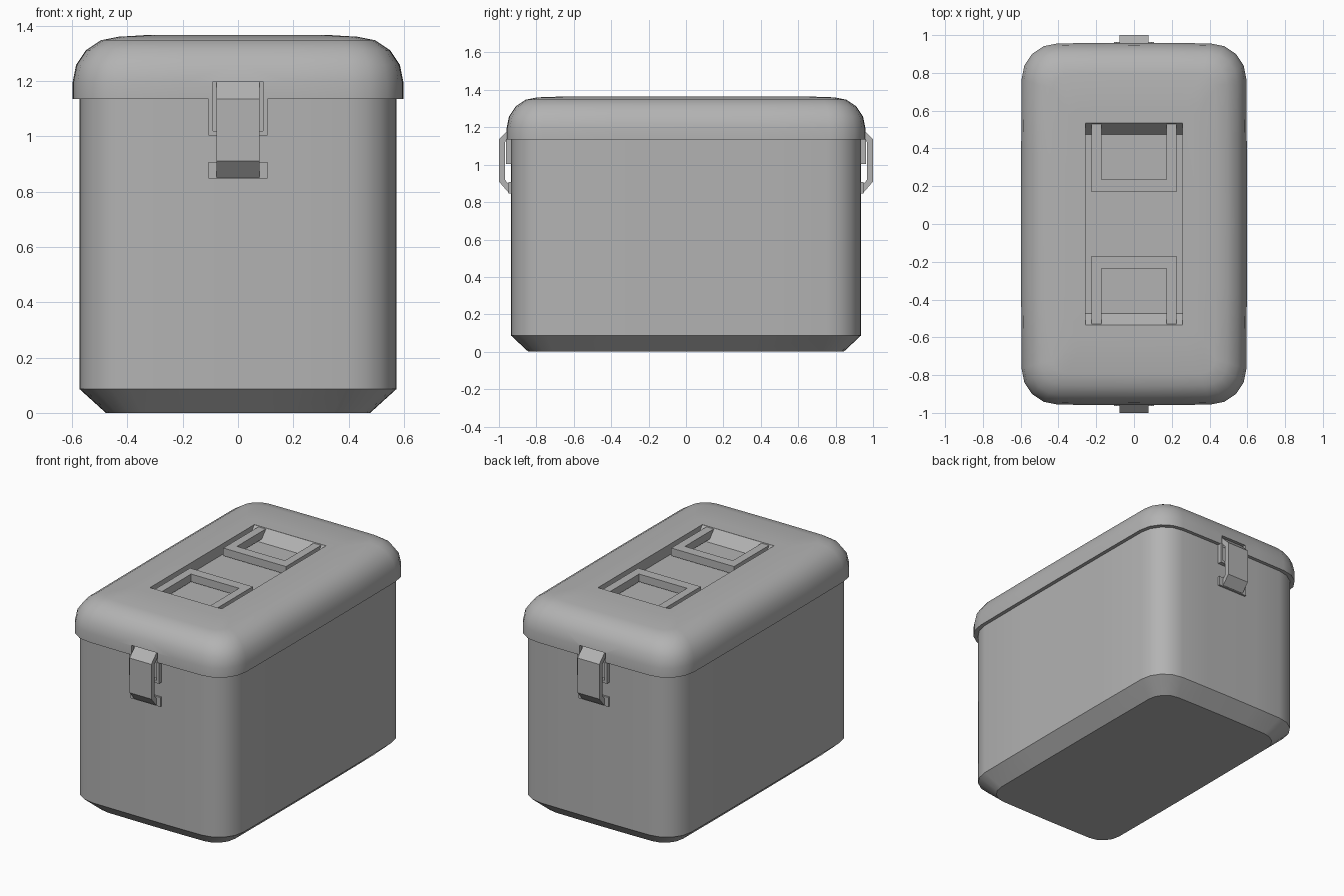
import bpy, bmesh
from math import sin, cos, pi, radians

if "Cube" in bpy.data.objects:
    bpy.data.objects.remove(bpy.data.objects["Cube"])

# Dark grey plastic
grey = bpy.data.materials.new("dark_grey")
grey.diffuse_color = (0.45, 0.45, 0.45, 1)
grey.use_nodes = True
grey.node_tree.nodes["Principled BSDF"].inputs["Base Color"].default_value = grey.diffuse_color


def finish(name, bm):
    bmesh.ops.recalc_face_normals(bm, faces=bm.faces[:])
    me = bpy.data.meshes.new(name)
    bm.to_mesh(me)
    bm.free()
    me.materials.append(grey)
    ob = bpy.data.objects.new(name, me)
    bpy.context.collection.objects.link(ob)
    return ob


def activate(ob):
    bpy.ops.object.select_all(action='DESELECT')
    ob.select_set(True)
    bpy.context.view_layer.objects.active = ob


def smooth(ob):
    activate(ob)
    bpy.ops.object.shade_smooth_by_angle(angle=radians(32))


def rounded_ring(hx, hy, r, bow=0.003, seg=4, side=4):
    """Rounded rectangle whose straight sides bulge very slightly."""
    pts = []
    for i, (sx, sy) in enumerate([(1, 1), (-1, 1), (-1, -1), (1, -1)]):
        for k in range(seg + 1):
            a = (i + k / seg) * pi / 2
            pts.append((sx * (hx - r) + r * cos(a), sy * (hy - r) + r * sin(a)))
        x0, y0 = pts[-1]
        for k in range(1, side):
            t = k / side
            b = bow * 4 * t * (1 - t)
            if i % 2 == 0:
                pts.append((x0 * (1 - 2 * t), y0 + sy * b))
            else:
                pts.append((x0 + sx * b, y0 * (1 - 2 * t)))
    return pts


def loft(name, rings):
    bm = bmesh.new()
    loops = [[bm.verts.new((x, y, z)) for x, y in rounded_ring(hx, hy, r)]
             for hx, hy, r, z in rings]
    n = len(loops[0])
    for a, b in zip(loops, loops[1:]):
        for i in range(n):
            j = (i + 1) % n
            bm.faces.new((a[i], a[j], b[j], b[i]))
    bm.faces.new(loops[0])
    bm.faces.new(loops[-1])
    return finish(name, bm)


def extrude_x(name, profile, x0, x1, s=1):
    """Extrude a (y, z) profile along x; s = -1 mirrors it in y."""
    bm = bmesh.new()
    a = [bm.verts.new((x0, s * y, z)) for y, z in profile]
    b = [bm.verts.new((x1, s * y, z)) for y, z in profile]
    n = len(a)
    for i in range(n):
        j = (i + 1) % n
        bm.faces.new((a[i], a[j], b[j], b[i]))
    bm.faces.new(a)
    bm.faces.new(b)
    return finish(name, bm)


def box_profile(y0, y1, z0, z1):
    return [(y0, z0), (y1, z0), (y1, z1), (y0, z1)]


def join(name, parts):
    activate(parts[0])
    for p in parts:
        p.select_set(True)
    bpy.ops.object.join()
    parts[0].name = name


def cut(ob, cutter):
    mod = ob.modifiers.new("cut", 'BOOLEAN')
    mod.operation = 'DIFFERENCE'
    mod.solver = 'EXACT'
    mod.object = cutter
    activate(ob)
    bpy.ops.object.modifier_apply(modifier=mod.name)
    bpy.data.objects.remove(cutter, do_unlink=True)


# Box body with chamfered base
body = loft("body", [(0.475, 0.84, 0.13, 0), (0.571, 0.933, 0.18, 0.087),
                     (0.571, 0.933, 0.18, 1.145)])
smooth(body)

# Lid: vertical skirt, rounded shoulder, faint dome
R = 0.165
rings = [(0.595, 0.956, 0.19, 1.135)]
for k in range(5):
    a = k / 4 * pi / 2
    inset = R * (1 - cos(a))
    rings.append((0.595 - inset, 0.956 - inset, 0.19 - 0.7 * inset,
                  1.195 + R * sin(a)))
rings.append((0.33, 0.62, 0.06, 1.366))
lid = loft("lid", rings)

# Handle well with sloped ends, and slots for the latches
cut(lid, extrude_x("well_cutter", [(-0.535, 1.41), (-0.535, 1.365), (-0.475, 1.297),
                                   (0.475, 1.297), (0.535, 1.365), (0.535, 1.41)],
                   -0.257, 0.257))
for s in (-1, 1):
    cut(lid, extrude_x("slot_cutter", box_profile(0.937, 1.05, 1.1, 1.197),
                       -0.093, 0.093, s))
smooth(lid)

strap = [(0.938, 1.197), (1.0, 1.135), (1.0, 0.91), (0.95, 0.852), (0.932, 0.848),
         (0.932, 0.888), (0.945, 0.893), (0.967, 0.918), (0.967, 1.122), (0.932, 1.16)]

for s, side in ((-1, "front"), (1, "back")):
    # Folding U handle lying in the well
    join(side + "_handle", [
        extrude_x("bar", box_profile(0.17, 0.235, 1.312, 1.362), -0.225, 0.225, s),
        extrude_x("arm", box_profile(0.235, 0.53, 1.312, 1.362), 0.172, 0.225, s),
        extrude_x("arm", box_profile(0.235, 0.53, 1.312, 1.362), -0.225, -0.172, s)])

    # Latch strap, with U bracket above and catch below
    extrude_x(side + "_latch", strap, -0.078, 0.078, s)
    join(side + "_latch_bracket", [
        extrude_x("base", box_profile(0.93, 0.963, 1.003, 1.02), -0.107, 0.107, s),
        extrude_x("post", box_profile(0.93, 0.963, 1.02, 1.137), 0.09, 0.107, s),
        extrude_x("post", box_profile(0.93, 0.963, 1.02, 1.137), -0.107, -0.09, s)])
    extrude_x(side + "_catch", box_profile(0.93, 0.948, 0.847, 0.908),
              -0.107, 0.107, s)
